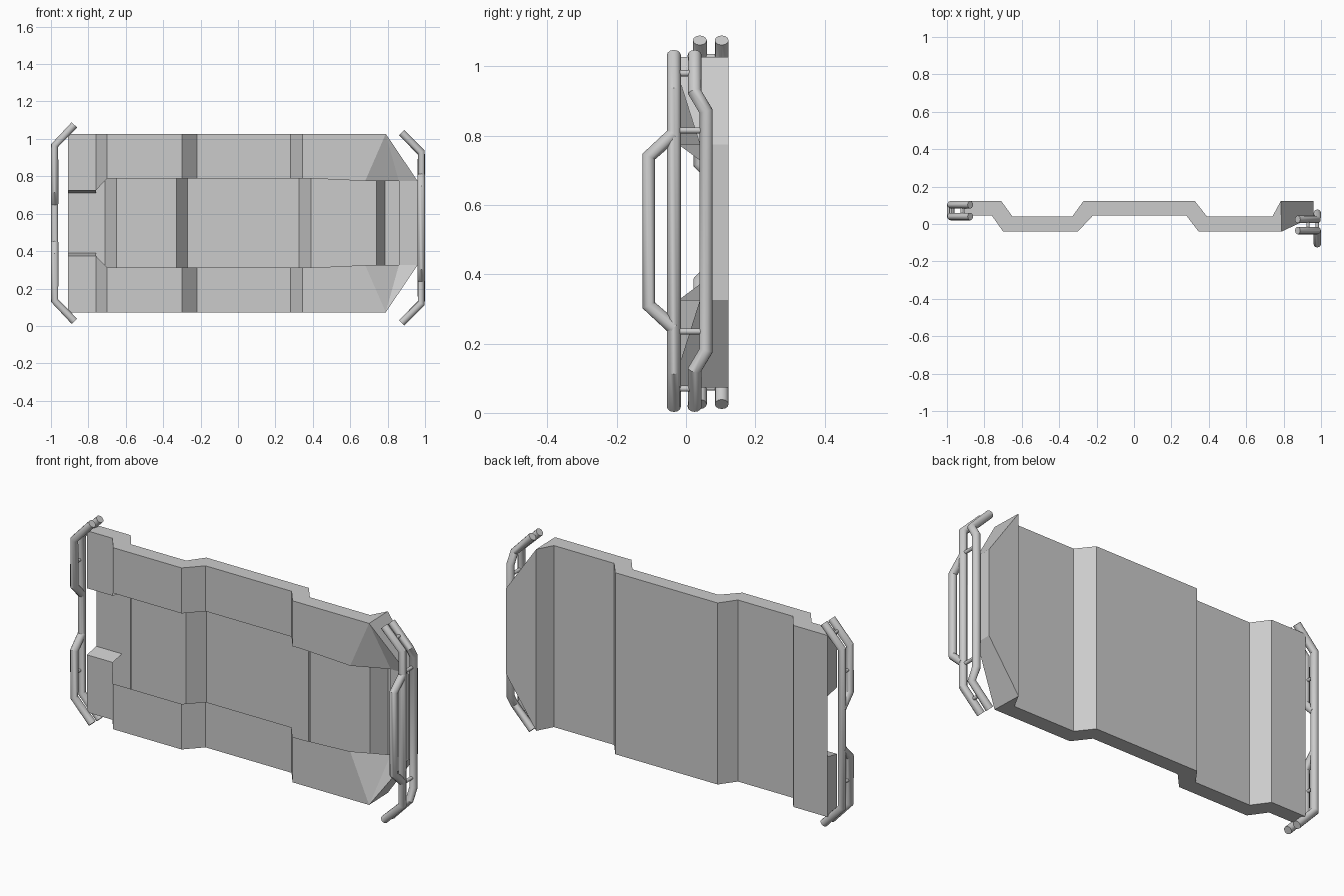
import bpy, bmesh
from math import radians
from mathutils import Vector

if "Cube" in bpy.data.objects:
    bpy.data.objects.remove(bpy.data.objects["Cube"])

MID = 0.55        # z of the body's mirror plane
BUMP = 0.525      # z of the right bumper's mirror plane
HALF = 0.477      # half width of the body

# Floor profiles (x, y): the rear skin and the front skin of the side bands
back = [(-.91, .123), (-.71, .123), (-.65, .04), (-.33, .04), (-.27, .123),
        (.325, .123), (.39, .04), (.74, .04), (.785, .123)]
front = [(-.91, .045), (-.76, .045), (-.70, -.04), (-.30, -.04), (-.22, .045),
         (.28, .045), (.345, -.04), (.79, -.04)]
# Half height of each band's inner edge, matching the front profile
inner = [.175, .175, .238, .238, .238, .238, .238]


def build_body():
    bm = bmesh.new()

    def face(pts, s):
        vs = [bm.verts.new((x, y, MID + s * h)) for x, y, h in pts]
        bm.faces.new(vs if s > 0 else vs[::-1])

    # rear skin, full width
    for (x0, y0), (x1, y1) in zip(back, back[1:]):
        face([(x0, y0, -HALF), (x0, y0, HALF), (x1, y1, HALF), (x1, y1, -HALF)], 1)
    # tapered nose: rear, end and front plates
    w = .225
    xb, yb = back[-1]
    face([(xb, yb, -HALF), (xb, yb, HALF), (.96, yb, w), (.96, yb, -w)], 1)
    face([(.96, .04, -w), (.96, yb, -w), (.96, yb, w), (.96, .04, w)], 1)
    face([(.86, .04, -w), (.96, .04, -w), (.96, .04, w), (.86, .04, w)], 1)

    for s in (1, -1):
        # band front skin
        for i in range(6):
            (x0, y0), (x1, y1) = front[i], front[i + 1]
            face([(x0, y0, inner[i]), (x1, y1, inner[i + 1]),
                  (x1, y1, HALF), (x0, y0, HALF)], s)
        a, b = (.79, -.04, HALF), (.68, -.04, w)
        c, d = (.86, .04, w), (.96, .04, w)
        face([(.345, -.04, .238), (.40, -.04, .238), b, a, (.345, -.04, HALF)], s)
        # folded nose corner
        face([a, b, c], s)
        face([a, c, d], s)
        face([a, d, (.96, yb, w), (xb, yb, HALF)], s)
        # outer side wall
        face([(x, y, HALF) for x, y in front] +
             [(x, y, HALF) for x, y in back[::-1]], s)
        # left end wall and notch wall
        face([(-.91, .045, .175), (-.91, .045, HALF),
              (-.91, .123, HALF), (-.91, .123, .16)], s)
        face([(-.91, .045, .175), (-.91, .123, .16),
              (-.76, .123, .16), (-.76, .045, .175)], s)

    bmesh.ops.remove_doubles(bm, verts=bm.verts, dist=.0005)
    me = bpy.data.meshes.new("floor_pan")
    bm.to_mesh(me)
    bm.free()
    bpy.context.collection.objects.link(bpy.data.objects.new("floor_pan", me))


def tube(name, pts, r=.02):
    cu = bpy.data.curves.new(name, 'CURVE')
    cu.dimensions = '3D'
    cu.bevel_depth = r
    cu.bevel_resolution = 4
    cu.use_fill_caps = True
    sp = cu.splines.new('POLY')
    sp.points.add(len(pts) - 1)
    for p, co in zip(sp.points, pts):
        p.co = (*co, 1)
    ob = bpy.data.objects.new(name, cu)
    bpy.context.collection.objects.link(ob)
    bpy.ops.object.select_all(action='DESELECT')
    ob.select_set(True)
    bpy.context.view_layer.objects.active = ob
    bpy.ops.object.convert(target='MESH')
    bpy.ops.object.shade_smooth_by_angle(angle=radians(35))


def mirrored(half, mid):
    """Full path from its upper half (heights measured from mid)."""
    return ([(x, y, mid + h) for x, y, h in half] +
            [(x, y, mid - h) for x, y, h in half[::-1]])


build_body()

# Left bumper: one full rear tube and two short front tubes
tube("left_bumper_rear_tube", mirrored([(-.875, .103, .525), (-.98, .103, .415)], MID))
for s in (1, -1):
    tube("left_bumper_front_tube",
         [(x, y, MID + s * h) for x, y, h in
          [(-.875, .04, .525), (-.98, .04, .415), (-.98, .04, .17), (-.98, .103, .105)]])
    for x, h in ((-.92, .478), (-.98, .29)):
        tube("left_bumper_link", [(x, .04, MID + s * h), (x, .103, MID + s * h)], .008)

# Right bumper: main tube, rear tube and protruding guard
tube("right_bumper_main_tube", mirrored([(.875, -.035, .508), (.98, -.035, .405)], BUMP))
tube("right_bumper_rear_tube",
     mirrored([(.875, .025, .508), (.98, .025, .4), (.98, .058, .345)], BUMP))
tube("right_bumper_guard", mirrored([(.98, -.035, .28), (.98, -.107, .215)], BUMP))
for s in (1, -1):
    for x, h, y in ((.93, .455, .025), (.98, .29, .058)):
        tube("right_bumper_link", [(x, -.035, BUMP + s * h), (x, y, BUMP + s * h)], .009)
